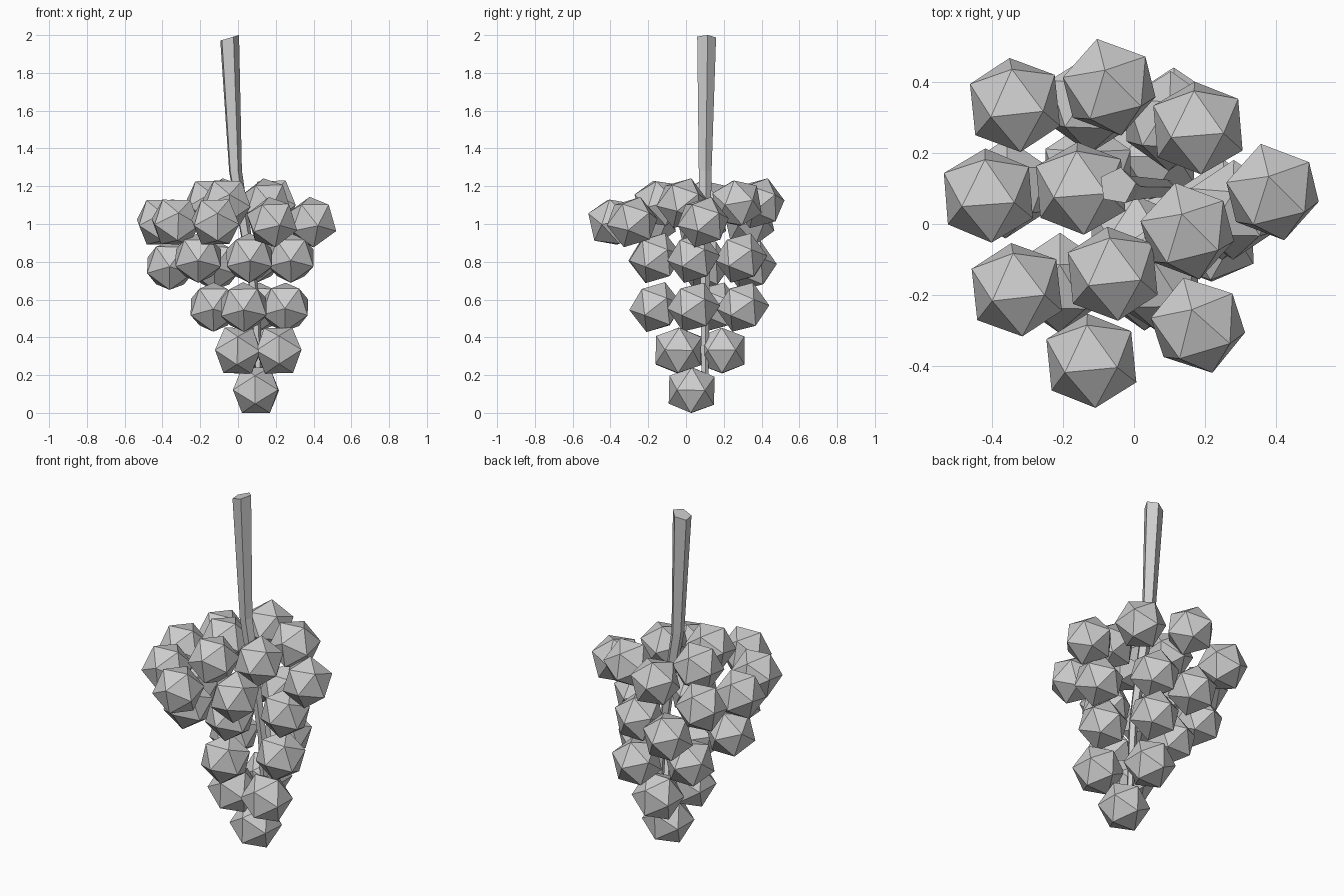
import bpy
import bmesh
import math
import random
from mathutils import Euler, Matrix, Vector

if "Cube" in bpy.data.objects:
    bpy.data.objects.remove(bpy.data.objects["Cube"], do_unlink=True)

random.seed(4)
BERRY_RADIUS = 0.141

grey = bpy.data.materials.new("plain_grey")
grey.use_nodes = True
grey.diffuse_color = (0.61, 0.61, 0.61, 1)
grey.node_tree.nodes["Principled BSDF"].inputs["Base Color"].default_value = grey.diffuse_color


def make_mesh(bm, name):
    mesh = bpy.data.meshes.new(name)
    bmesh.ops.recalc_face_normals(bm, faces=bm.faces)
    bm.to_mesh(mesh)
    bm.free()
    mesh.materials.append(grey)
    return mesh


def add_object(mesh, name):
    obj = bpy.data.objects.new(name, mesh)
    bpy.context.collection.objects.link(obj)
    return obj


# Faceted berry: an icosahedron resting on one face, a top corner pointing back
def berry_mesh():
    bm = bmesh.new()
    bmesh.ops.create_icosphere(bm, subdivisions=1, radius=BERRY_RADIUS)
    bm.normal_update()
    top = max(bm.faces, key=lambda face: face.normal.z)
    upright = top.normal.rotation_difference(Vector((0, 0, 1))).to_matrix()
    bmesh.ops.rotate(bm, verts=bm.verts, matrix=upright)
    corner = top.verts[0].co
    turn = math.pi / 2 - math.atan2(corner.y, corner.x)
    bmesh.ops.rotate(bm, verts=bm.verts, matrix=Matrix.Rotation(turn, 3, "Z"))
    return make_mesh(bm, "berry")


# Berry tiers: name, height, lean and spin in degrees, positions in plan
tiers = [
    ("crown_berry", 1.11, -10, 5, [(.18, .27), (-.15, .1), (-.06, -.14)]),
    ("turned_crown_berry", 1.11, 18, 15, [(-.07, .385), (.15, -.02)]),
    ("shoulder_berry", 1.01, -10, 5, [(-.335, .335), (-.41, .08), (-.33, -.185), (-.12, -.385)]),
    ("outer_berry", 1.01, 18, 15, [(.39, .09), (.18, -.285)]),
    ("upper_berry", .82, 15, 0, [(-.21, -.165), (.06, -.16), (.28, .04), (.1, .29)]),
    ("rear_berry", .78, 15, 0, [(-.12, .34), (-.36, .1)]),
    ("middle_berry", .56, 15, 0, [(-.13, .15), (.03, -.16), (.25, .04), (.11, .3)]),
    ("lower_berry", .33, -21, 0, [(0, -.04), (.215, -.04), (.05, .19)]),
    ("tip_berry", .12, -21, 0, [(.095, .03)]),
]
shared_berry = berry_mesh()
for name, height, lean, spin, spots in tiers:
    for x, y in spots:
        berry = add_object(shared_berry, name)
        berry.location = (x, y, height)
        angles = [math.radians(a + random.uniform(-2, 2)) for a in (lean, 0, spin)]
        berry.rotation_euler = Euler(angles)


# Tapered five-sided stem running down through the bunch
def stem_mesh(path, sides=5):
    bm = bmesh.new()
    rings = []
    for x, y, z, radius, lean in path:
        ring = []
        for i in range(sides):
            angle = math.radians(80) + math.tau * i / sides
            dx, dy = radius * math.cos(angle), radius * math.sin(angle)
            ring.append(bm.verts.new((x + dx, y + dy, z + lean * dx)))
        rings.append(ring)
    for low, high in zip(rings, rings[1:]):
        for i in range(sides):
            j = (i + 1) % sides
            bm.faces.new((low[i], low[j], high[j], high[i]))
    bm.faces.new(rings[0])
    bm.faces.new(rings[-1])
    return make_mesh(bm, "stem")


stem_path = [
    (.11, .1, .2, .02, 0),
    (.09, .1, .6, .025, 0),
    (.04, .1, .95, .03, 0),
    (-.015, .1, 1.28, .036, .1),
    (-.047, .107, 1.985, .053, .3),
]
add_object(stem_mesh(stem_path), "stem")
